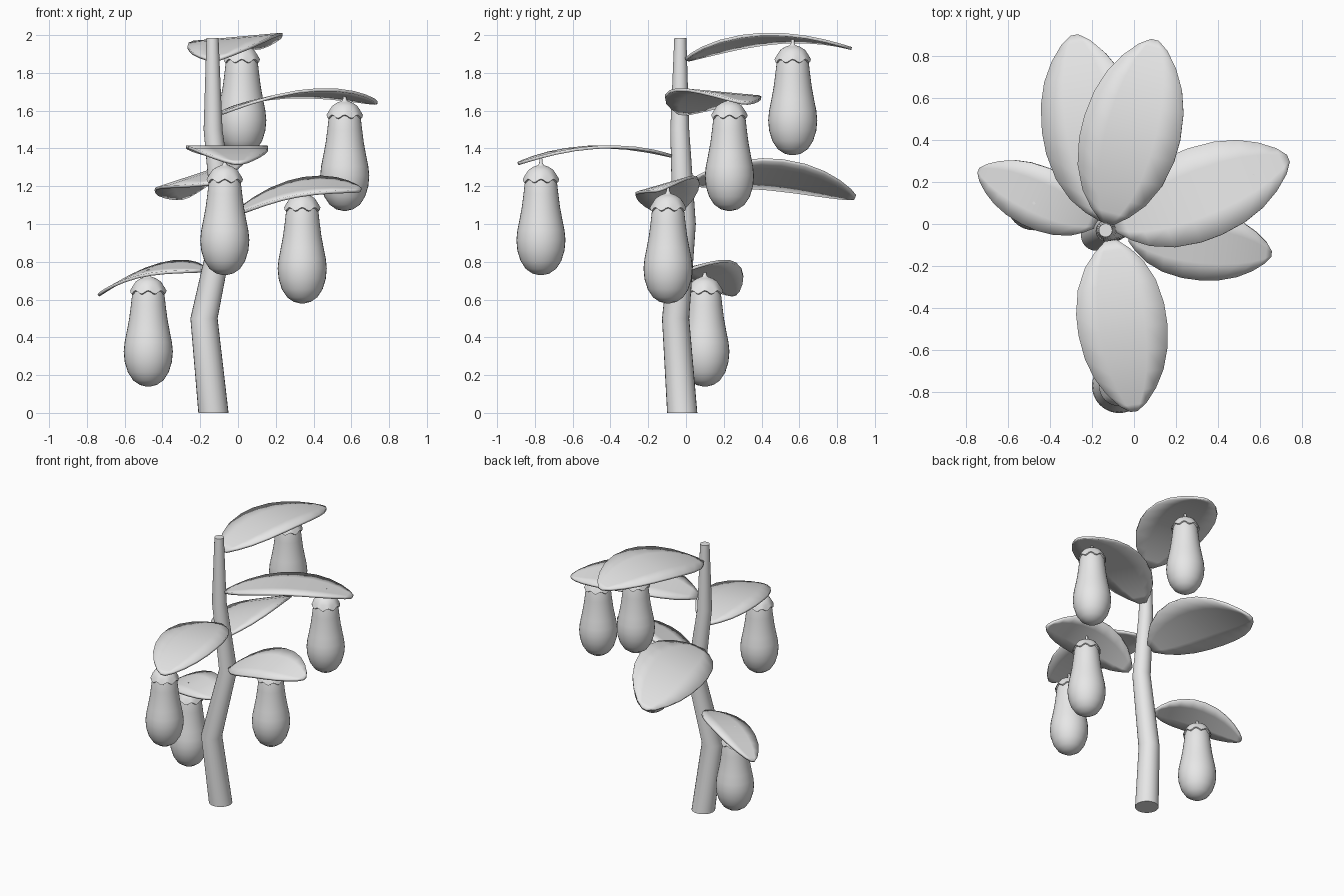
import bpy, bmesh, math
from mathutils import Vector

cube = bpy.data.objects.get("Cube")
if cube:
    bpy.data.objects.remove(cube)

grey = bpy.data.materials.new("plain grey")
grey.use_nodes = True
colour = (0.8, 0.8, 0.8, 1)
grey.diffuse_color = colour
grey.node_tree.nodes["Principled BSDF"].inputs["Base Color"].default_value = colour


def make_object(name, bm, angle=40):
    bmesh.ops.recalc_face_normals(bm, faces=bm.faces)
    mesh = bpy.data.meshes.new(name)
    bm.to_mesh(mesh)
    bm.free()
    mesh.materials.append(grey)
    obj = bpy.data.objects.new(name, mesh)
    bpy.context.collection.objects.link(obj)
    bpy.ops.object.select_all(action="DESELECT")
    obj.select_set(True)
    bpy.context.view_layer.objects.active = obj
    bpy.ops.object.shade_smooth_by_angle(angle=math.radians(angle))
    return obj


def skin_rings(bm, rings, cap_start=True, cap_end=True):
    loops = [[bm.verts.new(p) for p in ring] for ring in rings]
    n = len(loops[0])
    for a, b in zip(loops, loops[1:]):
        for i in range(n):
            j = (i + 1) % n
            bm.faces.new((a[i], a[j], b[j], b[i]))
    if cap_start:
        bm.faces.new(loops[0][::-1])
    if cap_end:
        bm.faces.new(loops[-1])


def ring(centre, radius, sides, wave=0.0, lobes=8):
    c = Vector(centre)
    for i in range(sides):
        a = math.tau * i / sides
        yield c + Vector((radius * math.cos(a), radius * math.sin(a), wave * math.cos(lobes * a)))


# Bent, tapering main stem
def build_stem():
    path = [(-0.13, -0.02, 0, 0.08), (-0.18, -0.055, 0.5, 0.072),
            (-0.075, -0.01, 1.0, 0.062), (-0.132, -0.033, 1.5, 0.05),
            (-0.135, -0.03, 1.985, 0.032)]
    bm = bmesh.new()
    skin_rings(bm, [list(ring(p[:3], p[3], 24)) for p in path])
    make_object("main_stem", bm, 30)


# Hanging fruit with a scalloped cap and a short stalk
BODY = [(0.012, 0.0), (0.045, 0.008), (0.08, 0.032), (0.108, 0.075), (0.125, 0.13),
        (0.13, 0.185), (0.125, 0.235), (0.113, 0.295), (0.101, 0.36),
        (0.092, 0.43), (0.084, 0.5), (0.07, 0.545), (0.035, 0.57)]
CAP = [(0.088, 0.495), (0.096, 0.499), (0.083, 0.53), (0.066, 0.556),
       (0.04, 0.573), (0.014, 0.582), (0.009, 0.595), (0.008, 0.618)]


def build_fruit(label, x, y, z):
    bm = bmesh.new()
    skin_rings(bm, [list(ring((x, y, z + h), r, 32)) for r, h in BODY])
    make_object(label + "_fruit", bm)
    bm = bmesh.new()
    skin_rings(bm, [list(ring((x, y, z + h), r, 48, 0.009 if k < 2 else 0))
                    for k, (r, h) in enumerate(CAP)], cap_start=False)
    make_object(label + "_fruit_cap", bm, 50)


# Arched leaf blade: half width along its length, as a share of the widest point
OUTLINE = [(0, 0.13), (0.06, 0.4), (0.14, 0.66), (0.26, 0.88), (0.4, 0.99), (0.52, 1),
           (0.66, 0.93), (0.78, 0.78), (0.88, 0.56), (0.96, 0.3), (1, 0.08)]


def build_leaf(label, base, tip, heights, width, roll):
    b, e = Vector(base), Vector(tip)
    d = (e - b).normalized()
    side = Vector((-d.y, d.x))
    z0, zm, z1 = heights
    bm = bmesh.new()
    rows = []
    for t, w in OUTLINE:
        z = z0 * (1 - t) * (1 - 2 * t) + 4 * zm * t * (1 - t) + z1 * t * (2 * t - 1)
        row = []
        for k in (-1, -0.5, 0, 0.5, 1):
            v = k * w * width
            p = b.lerp(e, t) + side * v
            row.append(bm.verts.new((p.x, p.y, z + v * math.tan(math.radians(roll)))))
        rows.append(row)
    for r, s in zip(rows, rows[1:]):
        for i in range(4):
            bm.faces.new((r[i], r[i + 1], s[i + 1], s[i]))
    leaf = make_object(label + "_leaf", bm, 45)
    solid = leaf.modifiers.new("thickness", "SOLIDIFY")
    solid.thickness = 0.016
    solid.offset = 0


build_stem()

build_leaf("top", (-0.125, 0.005), (0.1, 0.872), (1.87, 1.982, 1.93), 0.235, -5)
build_leaf("front", (-0.11, -0.08), (0, -0.888), (1.36, 1.407, 1.32), 0.213, 0)
build_leaf("upper_left", (-0.09, -0.015), (0.732, 0.31), (1.585, 1.69, 1.64), 0.22, -5)
build_leaf("lower_left", (-0.02, -0.06), (0.652, -0.14), (1.05, 1.192, 1.18), 0.165, 16)
build_leaf("lower_right", (-0.18, 0.0), (-0.735, 0.255), (0.755, 0.757, 0.625), 0.147, -13)
build_leaf("back", (-0.13, 0.02), (-0.28, 0.895), (1.22, 1.262, 1.14), 0.23, -18)

build_fruit("top", 0.02, 0.565, 1.365)
build_fruit("front", -0.07, -0.768, 0.73)
build_fruit("upper_left", 0.565, 0.23, 1.07)
build_fruit("lower_left", 0.34, -0.095, 0.58)
build_fruit("lower_right", -0.475, 0.1, 0.14)
